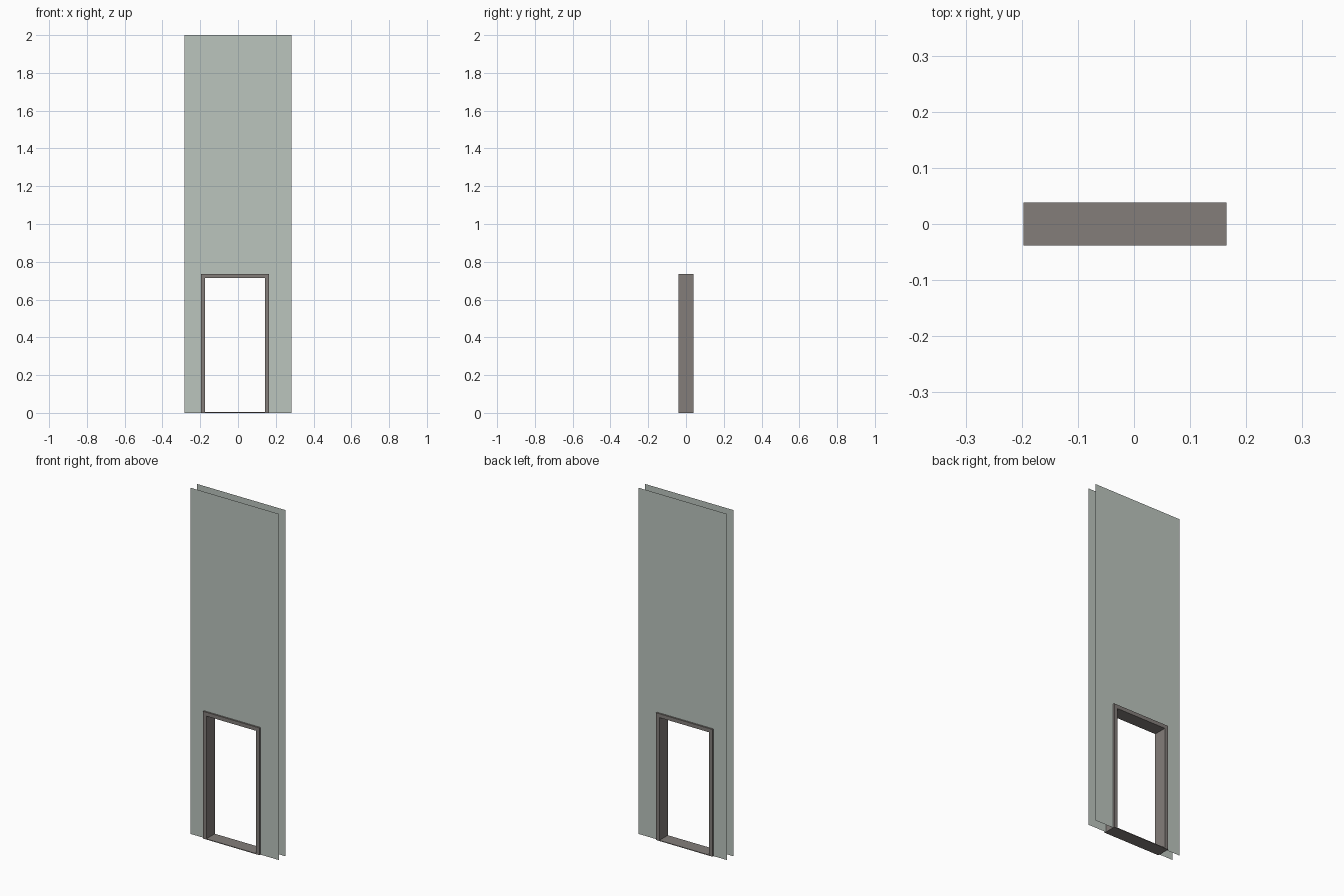
import bpy
import bmesh

if "Cube" in bpy.data.objects:
    bpy.data.objects.remove(bpy.data.objects["Cube"])

# Overall sizes
HALF_W, HEIGHT = 0.2825, 2.0        # wall sheet
SHEET_Y = 0.029                     # sheets sit either side of y = 0
DEPTH = 0.0385                      # half depth of the door frame
LEFT, RIGHT, TOP = -0.197, 0.165, 0.735   # outer frame
BAR, SILL = 0.022, 0.004            # frame bar width, threshold height


def material(name, rgb):
    m = bpy.data.materials.new(name)
    m.diffuse_color = (*rgb, 1.0)
    m.use_nodes = True
    m.node_tree.nodes["Principled BSDF"].inputs["Base Color"].default_value = m.diffuse_color
    return m


wall_paint = material("pale_grey_green", (0.50, 0.56, 0.515))
frame_paint = material("warm_grey", (0.228, 0.207, 0.195))


def make_object(name, bm, mat):
    mesh = bpy.data.meshes.new(name)
    bm.to_mesh(mesh)
    bm.free()
    mesh.materials.append(mat)
    obj = bpy.data.objects.new(name, mesh)
    bpy.context.collection.objects.link(obj)
    return obj


# Wall sheets: single flat faces notched around the doorway
def wall_sheet(name, y):
    outline = [(-HALF_W, 0), (LEFT, 0), (LEFT, TOP), (RIGHT, TOP),
               (RIGHT, 0), (HALF_W, 0), (HALF_W, HEIGHT), (-HALF_W, HEIGHT)]
    if y > 0:                       # make the back sheet face +y
        outline.reverse()
    bm = bmesh.new()
    bm.faces.new([bm.verts.new((x, y, z)) for x, z in outline])
    make_object(name, bm, wall_paint)


wall_sheet("front_wall_sheet", -SHEET_Y)
wall_sheet("back_wall_sheet", SHEET_Y)


# Door frame: closed rectangular ring (jambs, head, thin threshold)
def rectangle(x0, x1, z0, z1):
    return [(x0, z0), (x1, z0), (x1, z1), (x0, z1)]


outer = rectangle(LEFT, RIGHT, 0, TOP)
inner = rectangle(LEFT + BAR, RIGHT - BAR, SILL, TOP - BAR)
bm = bmesh.new()
loops = [[bm.verts.new((x, y, z)) for x, z in ring]
         for ring, y in ((outer, -DEPTH), (inner, -DEPTH),
                         (inner, DEPTH), (outer, DEPTH))]
for a, b in zip(loops, loops[1:] + loops[:1]):
    for i in range(4):
        j = (i + 1) % 4
        bm.faces.new((a[i], a[j], b[j], b[i]))
bmesh.ops.recalc_face_normals(bm, faces=bm.faces)
make_object("door_frame", bm, frame_paint)
